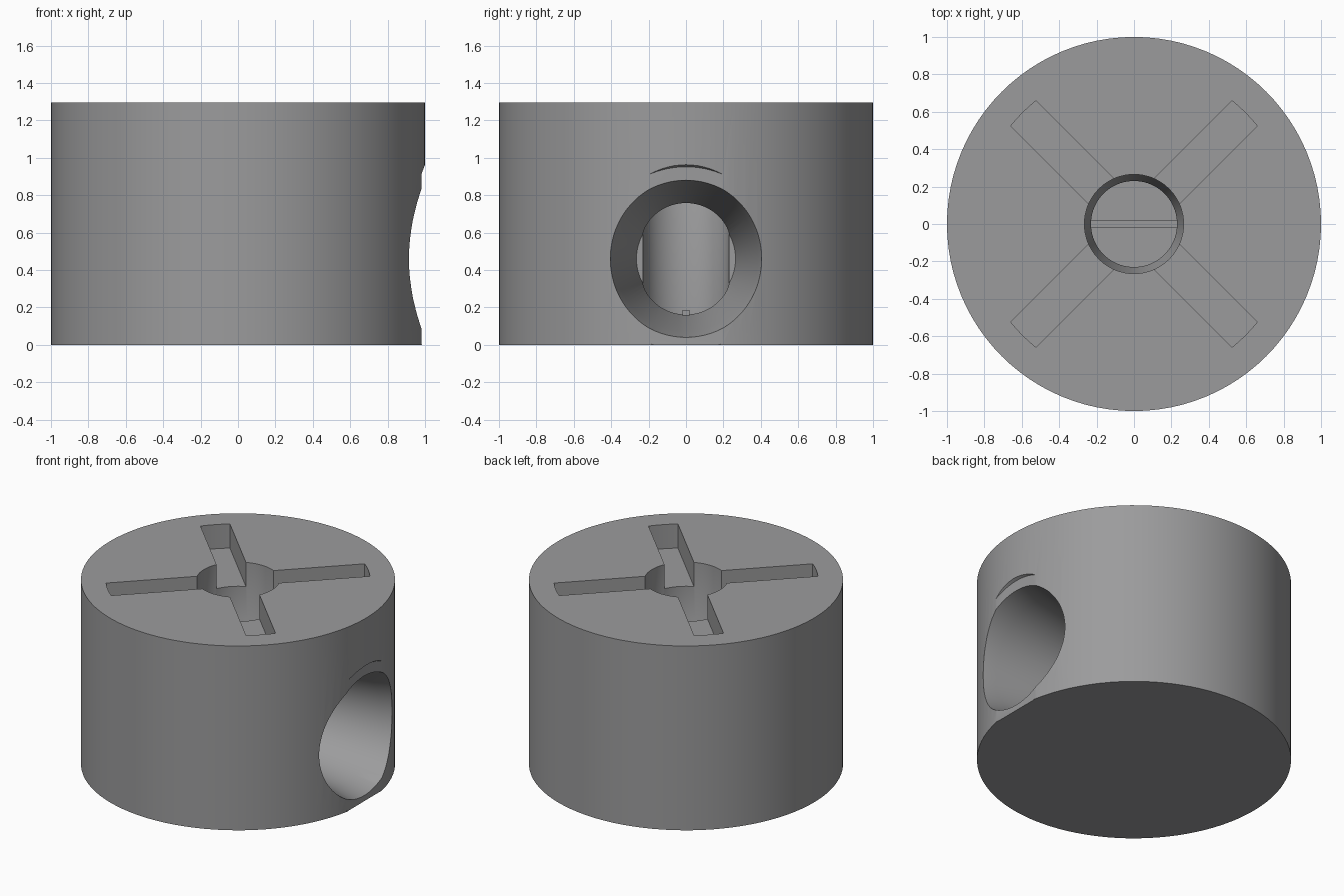
import bpy, bmesh, math
from mathutils import Matrix

if "Cube" in bpy.data.objects:
    bpy.data.objects.remove(bpy.data.objects["Cube"])

HOLE_Z = 0.46      # height of the side hole axis
HEIGHT = 1.295

grey = bpy.data.materials.new("mid grey")
grey.diffuse_color = (0.33, 0.33, 0.335, 1)
grey.use_nodes = True
grey.node_tree.nodes["Principled BSDF"].inputs["Base Color"].default_value = grey.diffuse_color


def finish(name, bm, matrix=None):
    if matrix:
        bm.transform(matrix)
    bmesh.ops.recalc_face_normals(bm, faces=bm.faces)
    mesh = bpy.data.meshes.new(name)
    bm.to_mesh(mesh)
    bm.free()
    mesh.materials.append(grey)
    obj = bpy.data.objects.new(name, mesh)
    bpy.context.collection.objects.link(obj)
    return obj


def turned(name, profile, matrix=None, seg=96):
    """Solid of revolution about z from (radius, height) pairs, capped at both ends."""
    bm = bmesh.new()
    rings = [[bm.verts.new((r * math.cos(2 * math.pi * i / seg),
                            r * math.sin(2 * math.pi * i / seg), z))
              for i in range(seg)] for r, z in profile]
    for a, b in zip(rings, rings[1:]):
        for i in range(seg):
            j = (i + 1) % seg
            bm.faces.new((a[i], a[j], b[j], b[i]))
    bm.faces.new(rings[0][::-1])
    bm.faces.new(rings[-1])
    return finish(name, bm, matrix)


def box(name, size, centre, angle=0):
    bm = bmesh.new()
    bmesh.ops.create_cube(bm, size=1)
    return finish(name, bm, Matrix.Rotation(angle, 4, 'Z')
                  @ Matrix.Translation(centre) @ Matrix.Diagonal((*size, 1)))


def boolean(obj, other, operation='DIFFERENCE'):
    mod = obj.modifiers.new(other.name, 'BOOLEAN')
    mod.operation, mod.solver, mod.object = operation, 'EXACT', other
    bpy.ops.object.select_all(action='DESELECT')
    bpy.context.view_layer.objects.active = obj
    obj.select_set(True)
    bpy.ops.object.modifier_apply(modifier=mod.name)
    bpy.data.objects.remove(other)


# Cylindrical body
body = turned("cam_body", [(1, 0), (1, HEIGHT)])

# Shallow round flat and flared side hole, both along +x
sideways = Matrix.Translation((0, 0, HOLE_Z)) @ Matrix.Rotation(math.pi / 2, 4, 'Y')
boolean(body, turned("flat_cutter", [(0.492, 0.98), (0.525, 1.04)], sideways))
boolean(body, turned("side_hole_cutter",
                     [(0.265, 0), (0.385, 0.83), (0.42, 0.98), (0.44, 1.06)], sideways))

# Cross slots with rounded ends
for k in range(2):
    slot = box("slot_cutter", (2, 0.19, 0.4), (0, 0, HEIGHT + 0.03),
               math.pi / 4 + k * math.pi / 2)
    boolean(slot, turned("slot_limit", [(0.842, 0.5), (0.842, 2)]), 'INTERSECT')
    boolean(body, slot)

# Stepped centre bore
boolean(body, turned("bore_cutter", [(0.23, 0.148), (0.23, 0.8),
                                     (0.265, 0.9), (0.265, 1.5)]))

# Small rib across the bore floor
box("bore_rib", (0.53, 0.04, 0.045), (0, 0, 0.1625))

# Smooth the curved walls, keep edges sharp
bpy.ops.object.select_all(action='DESELECT')
bpy.context.view_layer.objects.active = body
body.select_set(True)
bpy.ops.object.shade_smooth_by_angle(angle=math.radians(20))
